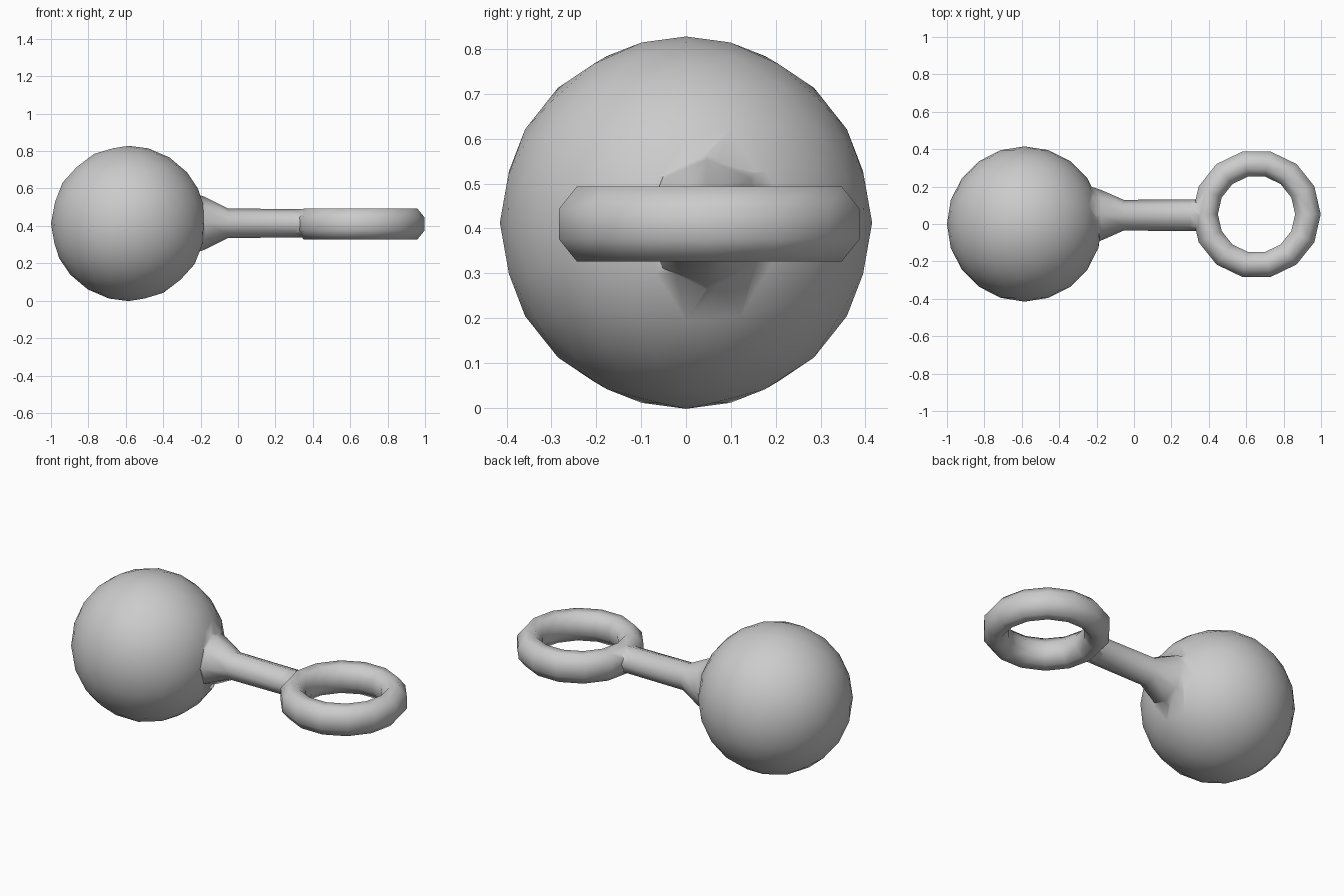
import bpy, bmesh
from math import cos, sin, pi, radians

if "Cube" in bpy.data.objects:
    bpy.data.objects.remove(bpy.data.objects["Cube"])


def make_object(name, bm):
    bmesh.ops.recalc_face_normals(bm, faces=bm.faces)
    mesh = bpy.data.meshes.new(name)
    bm.to_mesh(mesh)
    bm.free()
    obj = bpy.data.objects.new(name, mesh)
    bpy.context.collection.objects.link(obj)
    return obj


def bridge(bm, a, b):
    n = len(a)
    for i in range(n):
        j = (i + 1) % n
        bm.faces.new((a[i], a[j], b[j], b[i]))


# Ball
bm = bmesh.new()
bmesh.ops.create_icosphere(bm, subdivisions=3, radius=0.415)
for v in bm.verts:
    v.co.x -= 0.585
    v.co.z += 0.413
ball = make_object("ball_with_ring_handle", bm)

# Rod, flared where it meets the ball: (x, half width, half height)
bm = bmesh.new()
SIDES = 8
loops = []
for x, ry, rz in [(-0.30, 0.16, 0.16), (-0.235, 0.155, 0.16), (-0.175, 0.135, 0.14),
                  (-0.055, 0.082, 0.08), (0.30, 0.085, 0.075), (0.40, 0.085, 0.075)]:
    loops.append([bm.verts.new((x, 0.047 + ry * cos(2 * pi * i / SIDES),
                                0.414 + rz * sin(2 * pi * i / SIDES)))
                  for i in range(SIDES)])
for a, b in zip(loops, loops[1:]):
    bridge(bm, a, b)
bm.faces.new(loops[0])
bm.faces.new(loops[-1])
rod = make_object("rod", bm)

# Flat-lying ring, slightly taller than it is wide
bm = bmesh.new()
SEGMENTS = 14
loops = []
for s in range(SEGMENTS):
    a = 2 * pi * s / SEGMENTS
    loop = []
    for i in range(SIDES):
        t = 2 * pi * (i + 0.5) / SIDES
        r = 0.275 + 0.074 * cos(t)
        loop.append(bm.verts.new((0.655 + r * cos(a), 0.052 + r * sin(a),
                                  0.41 + 0.09 * sin(t))))
    loops.append(loop)
for s in range(SEGMENTS):
    bridge(bm, loops[s], loops[(s + 1) % SEGMENTS])
ring = make_object("ring", bm)

# Fuse the parts into one skin
bpy.context.view_layer.objects.active = ball
for part in (rod, ring):
    mod = ball.modifiers.new("fuse", 'BOOLEAN')
    mod.operation = 'UNION'
    mod.solver = 'EXACT'
    mod.object = part
    bpy.ops.object.modifier_apply(modifier=mod.name)
    bpy.data.objects.remove(part)

bpy.ops.object.select_all(action='DESELECT')
ball.select_set(True)
bpy.ops.object.shade_smooth_by_angle(angle=radians(60))
